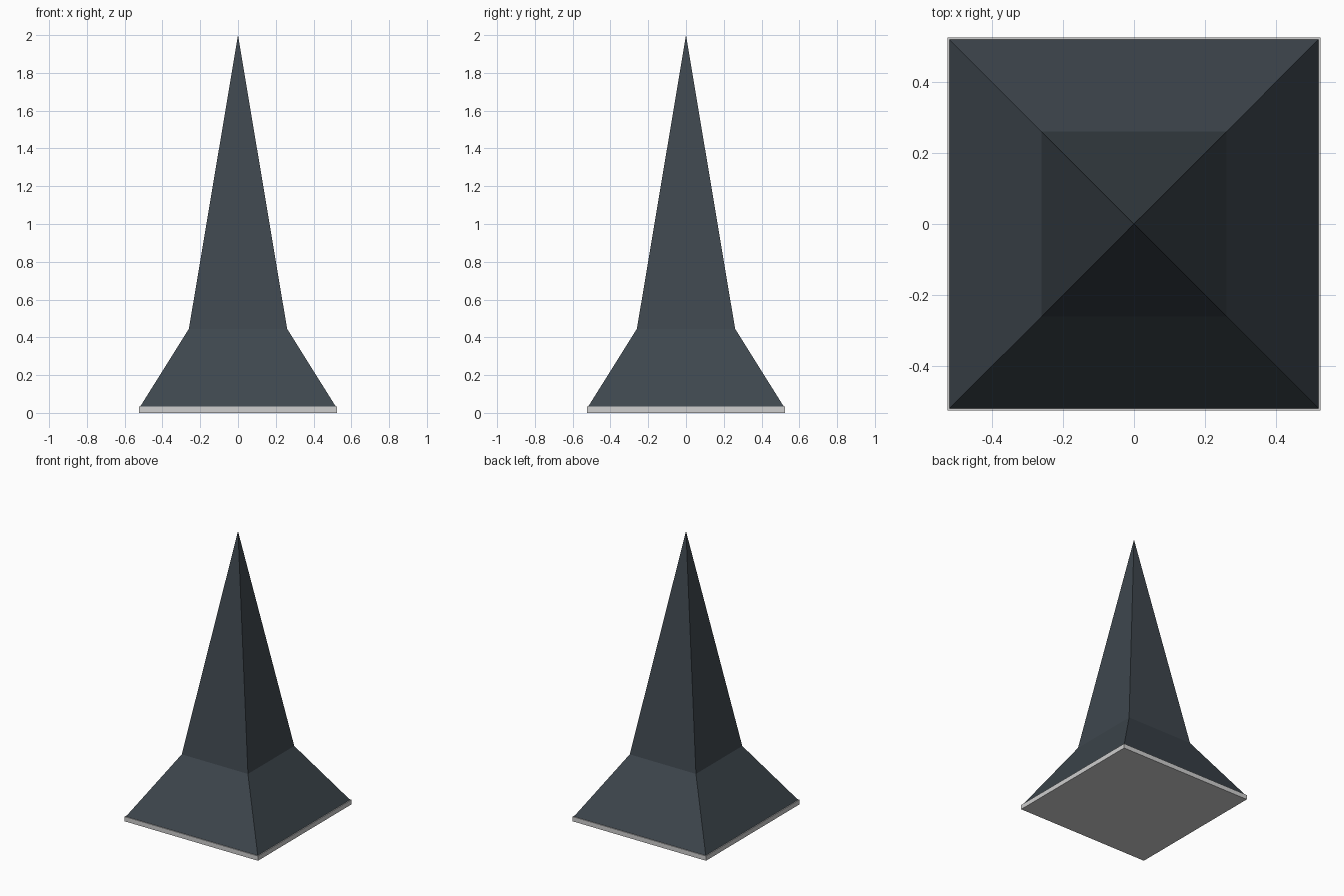
import bpy

if "Cube" in bpy.data.objects:
    bpy.data.objects.remove(bpy.data.objects["Cube"])


def material(name, rgb):
    mat = bpy.data.materials.new(name)
    mat.diffuse_color = (*rgb, 1.0)
    mat.use_nodes = True
    mat.node_tree.nodes["Principled BSDF"].inputs["Base Color"].default_value = mat.diffuse_color
    return mat


def square_loft(name, profile, mat):
    """Stack square rings (half width, height); zero width makes a point."""
    verts, faces, rings = [], [], []
    for r, z in profile:
        corners = [(-r, -r, z), (r, -r, z), (r, r, z), (-r, r, z)] if r else [(0, 0, z)]
        rings.append([len(verts) + i for i in range(len(corners))])
        verts += corners
    faces.append(rings[0][::-1])
    for a, b in zip(rings, rings[1:]):
        for i in range(4):
            j = (i + 1) % 4
            faces.append((a[i], a[j], b[0]) if len(b) == 1 else (a[i], a[j], b[j], b[i]))
    if len(rings[-1]) == 4:
        faces.append(rings[-1])
    mesh = bpy.data.meshes.new(name)
    mesh.from_pydata(verts, [], faces)
    mesh.materials.append(mat)
    obj = bpy.data.objects.new(name, mesh)
    bpy.context.collection.objects.link(obj)
    return obj


slate = material("dark slate", (0.048, 0.062, 0.075))
stone = material("pale grey", (0.62, 0.62, 0.62))

# Thin square eave plate under the roof
square_loft("eave_plate", [(0.524, 0), (0.524, 0.033)], stone)

# Flared skirt breaking into a steep spire
square_loft("spire_roof", [(0.518, 0.033), (0.26, 0.445), (0, 2.0)], slate)
